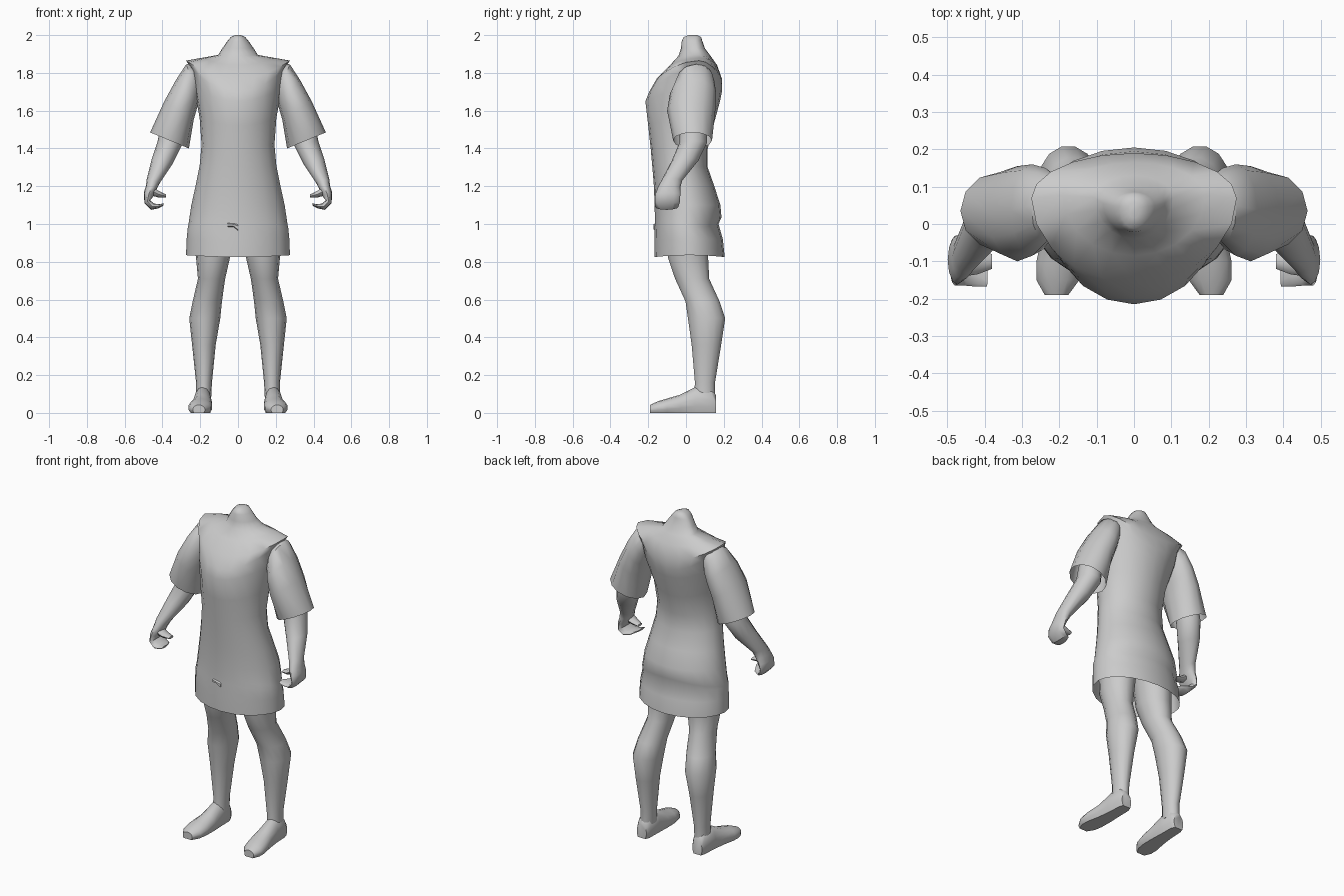
import bpy, bmesh, math
from mathutils import Vector

grey = bpy.data.materials.new("light grey")
grey.diffuse_color = (0.6, 0.6, 0.6, 1)


def loft(name, rings, caps=(True, True), mirror=False, angle=50):
    """Skin a list of closed rings into one smooth object."""
    bm = bmesh.new()
    rows = [[bm.verts.new(p) for p in r] for r in rings]
    n = len(rows[0])
    for a, b in zip(rows, rows[1:]):
        for i in range(n):
            bm.faces.new((a[i], a[(i + 1) % n], b[(i + 1) % n], b[i]))
    if caps[0]:
        bm.faces.new(rows[0][::-1])
    if caps[1]:
        bm.faces.new(rows[-1])
    bmesh.ops.recalc_face_normals(bm, faces=bm.faces)
    me = bpy.data.meshes.new(name)
    bm.to_mesh(me)
    bm.free()
    me.materials.append(grey)
    ob = bpy.data.objects.new(name, me)
    bpy.context.collection.objects.link(ob)
    bpy.ops.object.select_all(action='DESELECT')
    ob.select_set(True)
    bpy.context.view_layer.objects.active = ob
    bpy.ops.object.shade_smooth_by_angle(angle=math.radians(angle))
    if mirror:
        mod = ob.modifiers.new("mirror", 'MIRROR')
        mod.use_axis[0] = True
        mod.use_mirror_merge = False
    return ob


def body_ring(zc, zs, w, yf, yb, n=20):
    """Horizontal ring: height zc at front and back, zs at the sides."""
    yc = 0.35 * yf + 0.65 * yb if zc > 1.6 else (yf + yb) / 2
    pts = []
    for i in range(n):
        a = 2 * math.pi * i / n
        s, c = math.sin(a), math.cos(a)
        y = yc + (yc - yf if c < 0 else yb - yc) * c
        pts.append((w * s, y, zc + (zs - zc) * s * s))
    return pts


def limb_ring(xi, zi, xo, zo, y0, y1, n=12):
    """Ring between an inner and an outer point, spanning y0 to y1."""
    c = Vector(((xi + xo) / 2, (y0 + y1) / 2, (zi + zo) / 2))
    u = Vector(((xo - xi) / 2, 0, (zo - zi) / 2))
    v = Vector((0, (y1 - y0) / 2, 0))
    return [c + u * math.cos(2 * math.pi * i / n) + v * math.sin(2 * math.pi * i / n)
            for i in range(n)]


def foot_ring(y, xi, xo, top, n=14):
    """Upright ring with a flat sole."""
    pts = []
    for i in range(n):
        a = 2 * math.pi * (i + 0.5) / n
        x = (xi + xo) / 2 + (xo - xi) / 2 * math.cos(a)
        pts.append((x, y, max(0, top * (0.4 + 0.6 * math.sin(a) / math.cos(math.pi / n)))
                    if math.sin(a) > -0.3 else 0))
    return pts


# Tunic with neck, open at the hem
loft("tunic", [body_ring(*r) for r in (
    (0.825, 0.835, 0.275, -0.168, 0.205),
    (0.92, 0.92, 0.272, -0.168, 0.195),
    (1.00, 0.98, 0.266, -0.165, 0.172),
    (1.035, 1.00, 0.262, -0.165, 0.188),
    (1.10, 1.10, 0.247, -0.166, 0.182),
    (1.20, 1.20, 0.225, -0.17, 0.15),
    (1.30, 1.31, 0.203, -0.178, 0.115),
    (1.40, 1.42, 0.193, -0.187, 0.115),
    (1.52, 1.56, 0.203, -0.20, 0.145),
    (1.65, 1.72, 0.232, -0.215, 0.18),
    (1.70, 1.82, 0.245, -0.195, 0.19),
    (1.77, 1.865, 0.275, -0.155, 0.19),
    (1.84, 1.88, 0.19, -0.085, 0.165),
    (1.89, 1.895, 0.105, -0.04, 0.13),
    (1.93, 1.93, 0.083, -0.027, 0.10),
    (1.97, 1.97, 0.055, -0.022, 0.086),
    (1.99, 1.99, 0.038, -0.012, 0.08),
    (2.00, 2.00, 0.015, 0.015, 0.06))], caps=(False, True))

# Small crease on the front of the tunic
loft("tunic_crease", [limb_ring(*r, n=6) for r in (
    (-0.055, 0.985, -0.055, 1.005, -0.168, -0.15),
    (-0.025, 0.985, -0.025, 1.003, -0.175, -0.15),
    (0.0, 0.96, 0.0, 1.0, -0.172, -0.15))])

# Wide short sleeves, open at the cuff
loft("sleeve", [limb_ring(*r) for r in (
    (0.19, 1.74, 0.235, 1.85, 0.0, 0.13),
    (0.20, 1.67, 0.275, 1.845, -0.05, 0.15),
    (0.215, 1.62, 0.33, 1.76, -0.085, 0.16),
    (0.235, 1.55, 0.39, 1.65, -0.10, 0.155),
    (0.26, 1.40, 0.465, 1.485, -0.068, 0.138))],
    caps=(True, False), mirror=True)

# Forearm running into a curled hand
loft("forearm_and_hand", [limb_ring(*r) for r in (
    (0.28, 1.54, 0.40, 1.58, -0.03, 0.11),
    (0.295, 1.42, 0.425, 1.44, -0.035, 0.112),
    (0.345, 1.32, 0.455, 1.35, -0.075, 0.065),
    (0.412, 1.22, 0.483, 1.24, -0.13, -0.02),
    (0.43, 1.185, 0.488, 1.20, -0.15, -0.03),
    (0.445, 1.15, 0.499, 1.165, -0.162, -0.03),
    (0.465, 1.125, 0.495, 1.11, -0.165, -0.032),
    (0.445, 1.108, 0.46, 1.075, -0.165, -0.04),
    (0.415, 1.105, 0.425, 1.082, -0.168, -0.06),
    (0.392, 1.11, 0.397, 1.095, -0.168, -0.11))], mirror=True)

# Thumb
loft("thumb", [limb_ring(*r, n=8) for r in (
    (0.455, 1.15, 0.455, 1.20, -0.14, -0.07),
    (0.42, 1.14, 0.42, 1.175, -0.135, -0.075),
    (0.38, 1.14, 0.38, 1.155, -0.12, -0.08))], mirror=True)

# Legs: inner x, outer x, height, front y, back y
loft("leg", [limb_ring(xi, z, xo, z, y0, y1, 14) for xi, xo, z, y0, y1 in (
    (0.005, 0.225, 1.08, -0.12, 0.13),
    (0.043, 0.222, 0.82, -0.098, 0.12),
    (0.068, 0.212, 0.71, -0.06, 0.125),
    (0.085, 0.24, 0.59, -0.005, 0.18),
    (0.094, 0.258, 0.50, 0.008, 0.21),
    (0.118, 0.243, 0.36, 0.028, 0.188),
    (0.138, 0.222, 0.16, 0.046, 0.155),
    (0.142, 0.222, 0.08, 0.04, 0.155))], mirror=True)

# Feet
loft("foot", [foot_ring(*r) for r in (
    (0.16, 0.155, 0.22, 0.09),
    (0.135, 0.142, 0.23, 0.13),
    (0.05, 0.14, 0.235, 0.135),
    (-0.03, 0.135, 0.247, 0.095),
    (-0.10, 0.135, 0.263, 0.075),
    (-0.15, 0.145, 0.263, 0.06),
    (-0.19, 0.175, 0.24, 0.042))], mirror=True)
